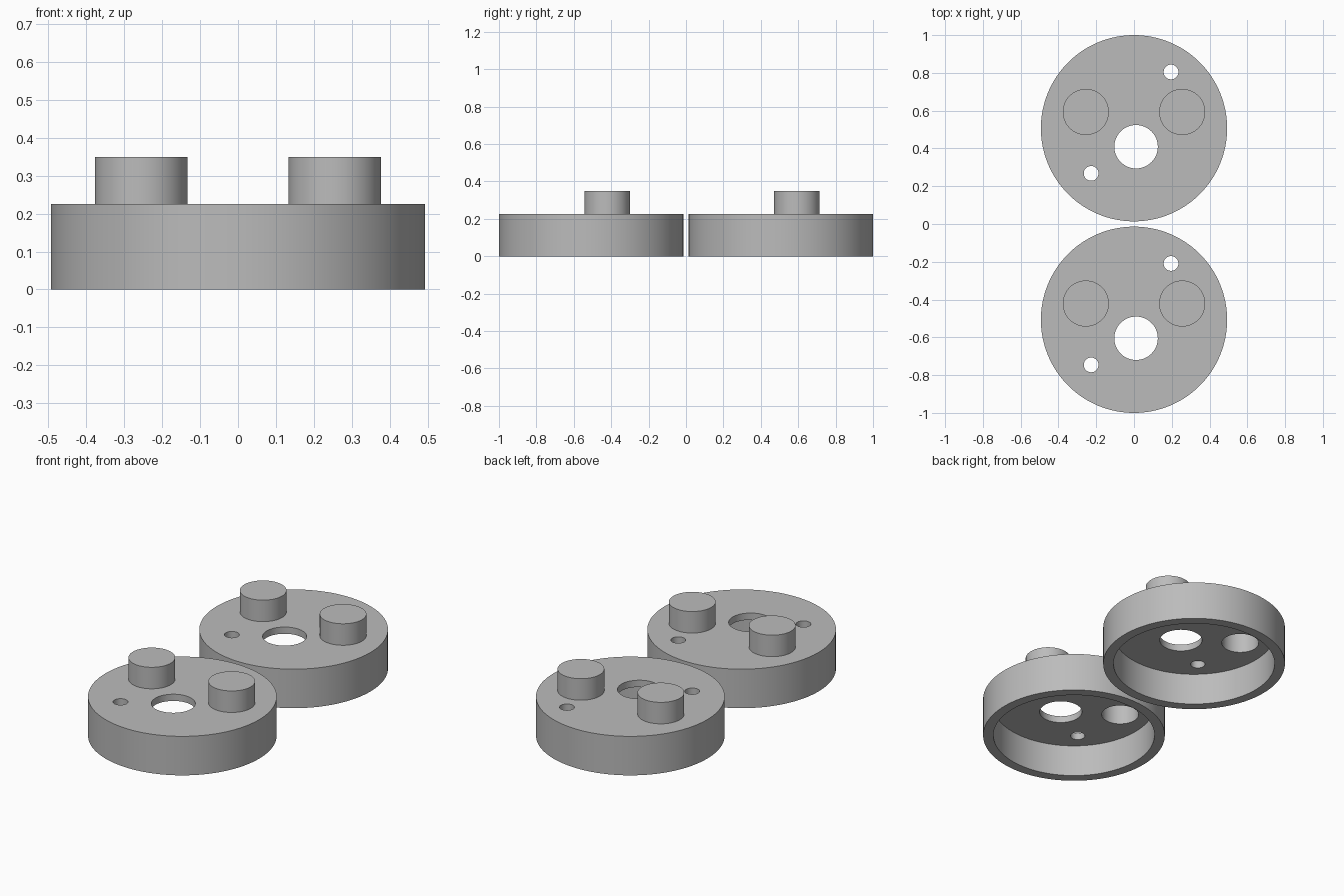
import bpy
import math

if "Cube" in bpy.data.objects:
    bpy.data.objects.remove(bpy.data.objects["Cube"])

SPACING = 0.507                     # distance of each cup centre from the origin
RADIUS, HEIGHT = 0.493, 0.225
FLOOR = 0.186                       # underside of the top plate
BOSSES = [(-0.255, 0.086), (0.255, 0.086)]
HOLES = [(0.011, -0.098, 0.115), (0.196, 0.298, 0.039), (-0.227, -0.239, 0.039)]

grey = bpy.data.materials.new("plain grey")
grey.diffuse_color = (0.5, 0.5, 0.5, 1)
grey.use_nodes = True
grey.node_tree.nodes["Principled BSDF"].inputs["Base Color"].default_value = grey.diffuse_color


def cylinder(name, x, y, r, z0, z1, sides=64):
    bpy.ops.mesh.primitive_cylinder_add(vertices=sides, radius=r, depth=z1 - z0,
                                        location=(x, y, (z0 + z1) / 2))
    ob = bpy.context.object
    ob.name = name
    return ob


def combine(target, tool, operation):
    mod = target.modifiers.new(operation.lower(), "BOOLEAN")
    mod.operation, mod.solver, mod.object = operation, "EXACT", tool
    bpy.context.view_layer.objects.active = target
    bpy.ops.object.modifier_apply(modifier=mod.name)
    bpy.data.objects.remove(tool, do_unlink=True)


# Round cap body with two raised bosses
cap = cylinder("back_cap", 0, 0, RADIUS, 0, HEIGHT, 128)
for x, y in BOSSES:
    combine(cap, cylinder("boss", x, y, 0.122, 0.2, 0.349), "UNION")

# Open underside, hollow bosses and through holes
combine(cap, cylinder("cavity", 0, 0, 0.437, -0.1, FLOOR, 128), "DIFFERENCE")
for x, y in BOSSES:
    combine(cap, cylinder("boss_bore", x, y, 0.1, 0.1, 0.312), "DIFFERENCE")
for x, y, r in HOLES:
    combine(cap, cylinder("hole", x, y, r, 0.1, 0.3), "DIFFERENCE")

# Finish and repeat the cap in front
cap.data.materials.clear()
cap.data.materials.append(grey)
bpy.ops.object.select_all(action="DESELECT")
cap.select_set(True)
bpy.context.view_layer.objects.active = cap
bpy.ops.object.transform_apply(location=True, rotation=True, scale=True)
bpy.ops.object.shade_smooth_by_angle(angle=math.radians(30))
front = cap.copy()
front.name = "front_cap"
bpy.context.collection.objects.link(front)
cap.location.y = SPACING
front.location.y = -SPACING
